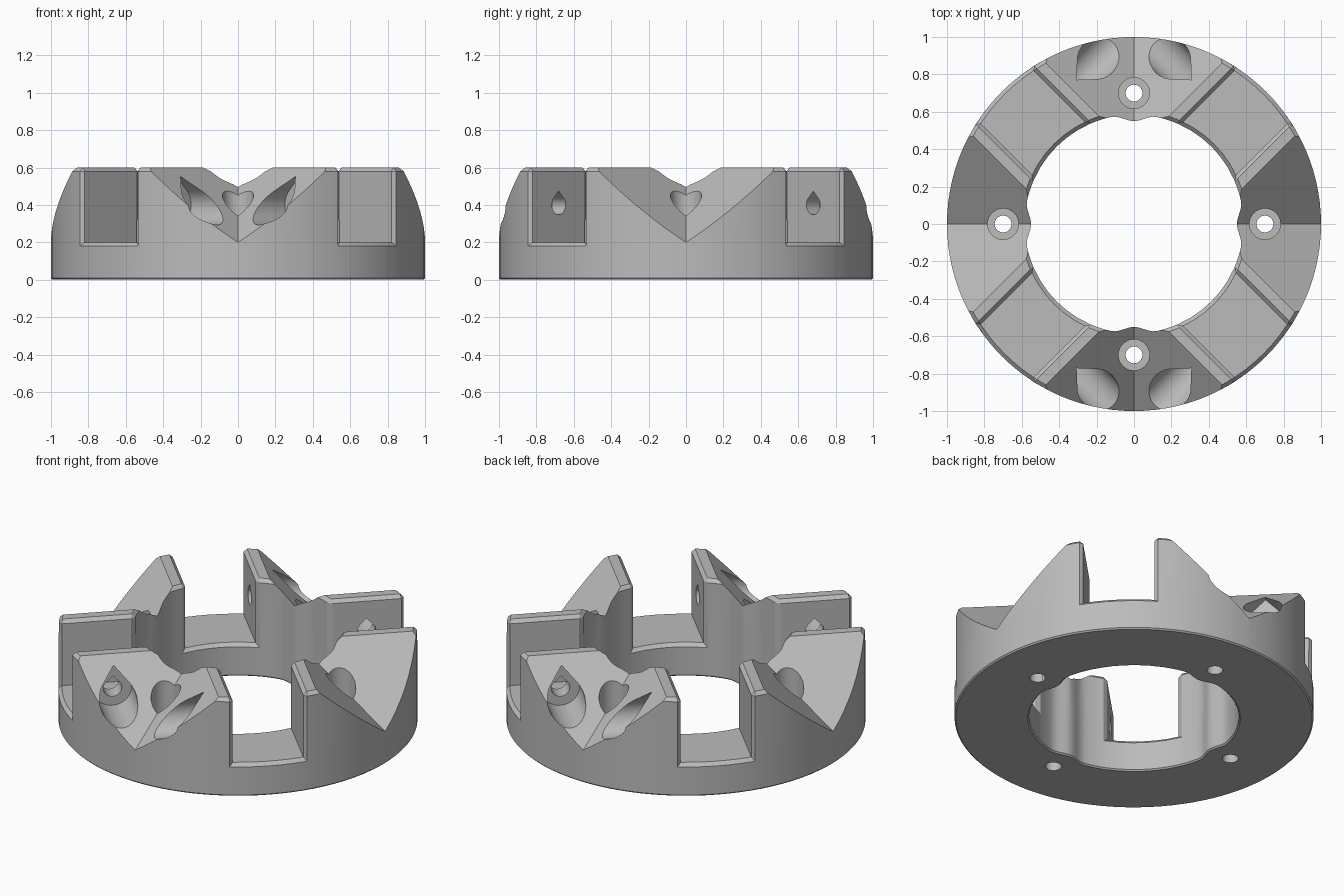
import bpy, bmesh, math
from mathutils import Vector, Matrix

cube = bpy.data.objects.get("Cube")
if cube:
    bpy.data.objects.remove(cube, do_unlink=True)

TOP, FLOOR = 0.6, 0.2          # block top and slot floor heights
R_OUT, R_IN = 1.0, 0.585       # ring radii
SLOT = 0.2                     # half width of the diagonal slots
BOLT = 0.7                     # bolt circle radius
SLOPE, RIDGE = 0.656, 0.39     # slope of the groove faces and where they reach the top

grey = bpy.data.materials.new("matte grey")
grey.use_nodes = True
grey.diffuse_color = (0.5, 0.5, 0.5, 1)
grey.node_tree.nodes["Principled BSDF"].inputs["Base Color"].default_value = (0.5, 0.5, 0.5, 1)


def to_object(bm, name):
    bmesh.ops.recalc_face_normals(bm, faces=bm.faces)
    mesh = bpy.data.meshes.new(name)
    bm.to_mesh(mesh)
    bm.free()
    mesh.materials.append(grey)
    obj = bpy.data.objects.new(name, mesh)
    bpy.context.collection.objects.link(obj)
    return obj


def bore_radius(angle):
    """Bore with a soft bulge around each bolt hole."""
    off = abs((angle + math.pi / 4) % (math.pi / 2) - math.pi / 4)
    bump = 0.5 + 0.5 * math.cos(math.pi * min(off / 0.21, 1))
    return R_IN - 0.035 * bump


def chamfer(bm, test, width):
    edges = [e for e in bm.edges if e.is_convex and e.calc_face_angle(0) > 1.0 and test(e)]
    bmesh.ops.bevel(bm, geom=edges, offset=width, offset_type='OFFSET',
                    segments=1, profile=0.5, affect='EDGES')


def build_ring():
    # Columns alternate between slots and blocks; slot sides stay parallel
    a_out, a_in = math.asin(SLOT / R_OUT), math.asin(SLOT / R_IN)
    quarter = math.pi / 2
    columns = []
    for q in range(4):
        mid = math.pi / 4 + q * quarter
        for steps, is_block in ((6, False), (20, True)):
            for i in range(steps):
                u = i / steps
                if is_block:
                    ao = mid + a_out + u * (quarter - 2 * a_out)
                    ai = mid + a_in + u * (quarter - 2 * a_in)
                else:
                    ao, ai = mid + a_out * (2 * u - 1), mid + a_in * (2 * u - 1)
                columns.append((ao, ai, is_block))
    bm = bmesh.new()
    rows = []
    for ao, ai, _ in columns:
        r = bore_radius(ai)
        rows.append([[bm.verts.new((rad * math.cos(a), rad * math.sin(a), z))
                      for z in (0, FLOOR, TOP)] for rad, a in ((R_OUT, ao), (r, ai))])
    n = len(columns)
    for i in range(n):
        (o1, n1), (o2, n2) = rows[i], rows[(i + 1) % n]
        block = columns[i][2]
        top = 2 if block else 1
        bm.faces.new((o1[0], n1[0], n2[0], o2[0]))
        bm.faces.new((o1[top], o2[top], n2[top], n1[top]))
        for k in range(top):
            bm.faces.new((o1[k], o2[k], o2[k + 1], o1[k + 1]))
            bm.faces.new((n1[k], n1[k + 1], n2[k + 1], n2[k]))
        if block != columns[i - 1][2]:
            bm.faces.new((o1[1], o1[2], n1[2], n1[1]))
    loose = [v for v in bm.verts if not v.link_faces]
    bmesh.ops.delete(bm, geom=loose, context='VERTS')
    bmesh.ops.recalc_face_normals(bm, faces=bm.faces)
    chamfer(bm, lambda e: max(v.co.z for v in e.verts) > 0.1, 0.02)
    chamfer(bm, lambda e: max(v.co.z for v in e.verts) < 0.01, 0.008)
    return to_object(bm, "slotted_ring")


def add_prism(bm, profile, start, end):
    """Closed prism between two copies of a profile."""
    a = [bm.verts.new(start + p) for p in profile]
    b = [bm.verts.new(end + p) for p in profile]
    n = len(a)
    bm.faces.new(a)
    bm.faces.new(b[::-1])
    for i in range(n):
        bm.faces.new((a[i], b[i], b[(i + 1) % n], a[(i + 1) % n]))


def groove_cutter():
    # One four-sided wedge per axis direction
    bm = bmesh.new()
    high, far = TOP + 0.1, 1.5
    near = RIDGE - 0.1 / SLOPE
    span = far - near
    points = [(0, near, high), (0, far, high - SLOPE * span), (span, far, high), (-span, far, high)]
    for q in range(4):
        turn = Matrix.Rotation(q * math.pi / 2, 3, 'Z')
        v = [bm.verts.new(turn @ Vector(p)) for p in points]
        for tri in ((0, 1, 2), (0, 3, 1), (0, 2, 3), (1, 3, 2)):
            bm.faces.new([v[k] for k in tri])
    return to_object(bm, "groove_cutter")


def bolt_cutter(name, radius, low, high):
    bm = bmesh.new()
    circle = [Vector((math.cos(a), math.sin(a), 0)) * radius
              for a in (k * math.tau / 32 for k in range(32))]
    for q in range(4):
        centre = Vector((BOLT, 0, 0)) @ Matrix.Rotation(q * math.pi / 2, 3, 'Z')
        add_prism(bm, circle, centre + Vector((0, 0, low)), centre + Vector((0, 0, high)))
    return to_object(bm, name)


def teardrop_cutter(name, radius, start, end):
    # Level holes through the front and back blocks, square to the slot walls
    bm = bmesh.new()
    for sx in (-1, 1):
        for sy in (-1, 1):
            along = Vector((sx, sy, 0)).normalized()
            across = Vector((-sx, sy, 0)).normalized()
            centre = along * 0.762 + Vector((0, 0, 0.4))
            arc = [math.radians(135 + 270 * k / 28) for k in range(29)]
            profile = [(along * math.cos(a) + Vector((0, 0, math.sin(a)))) * radius for a in arc]
            profile.append(Vector((0, 0, radius * math.sqrt(2))))
            add_prism(bm, profile, centre + across * start, centre + across * end)
    return to_object(bm, name)


ring = build_ring()
cutters = [
    groove_cutter(),
    bolt_cutter("bolt_hole_cutter", 0.045, -0.1, 0.8),
    bolt_cutter("bolt_recess_cutter", 0.083, 0.25, 0.8),
    teardrop_cutter("small_teardrop_cutter", 0.052, 0.15, 0.35),
    teardrop_cutter("large_teardrop_cutter", 0.107, 0.30, 0.64),
]

# Cut each set from the ring, then drop the cutters
bpy.ops.object.select_all(action='DESELECT')
bpy.context.view_layer.objects.active = ring
ring.select_set(True)
for cutter in cutters:
    cutter.hide_render = True
    mod = ring.modifiers.new(cutter.name, 'BOOLEAN')
    mod.operation = 'DIFFERENCE'
    mod.solver = 'EXACT'
    mod.object = cutter
    bpy.ops.object.modifier_apply(modifier=mod.name)
    bpy.data.objects.remove(cutter, do_unlink=True)

bpy.ops.object.shade_smooth_by_angle(angle=math.radians(25))
